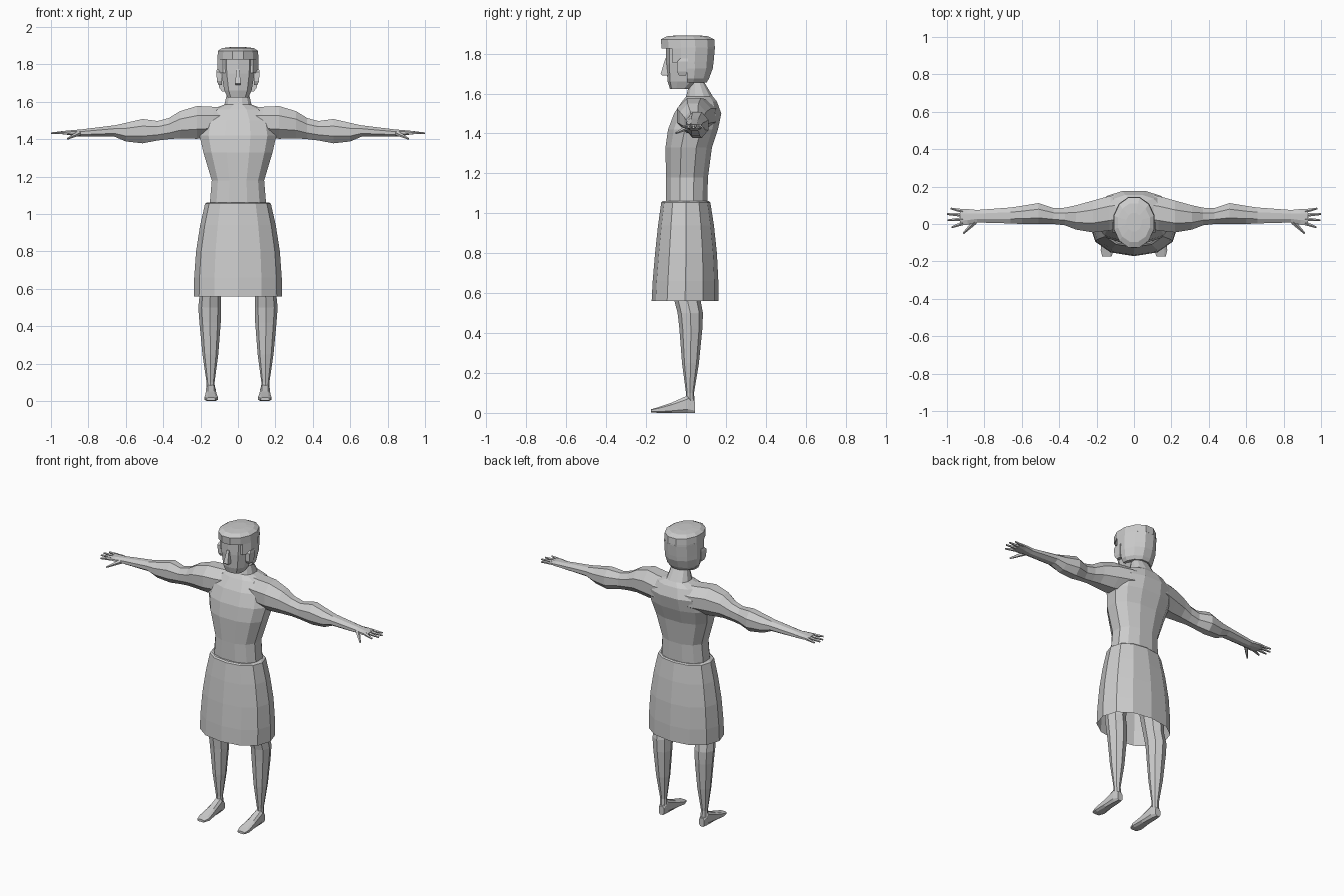
import bpy, bmesh
from math import sin, cos, pi, copysign
from mathutils import Vector


def finish(name, bm, mirror=False):
    bmesh.ops.recalc_face_normals(bm, faces=bm.faces)
    me = bpy.data.meshes.new(name)
    bm.to_mesh(me)
    bm.free()
    ob = bpy.data.objects.new(name, me)
    bpy.context.collection.objects.link(ob)
    if mirror:
        ob.modifiers.new("mirror", 'MIRROR').use_clip = False
    return ob


def section(n, phase, p):
    """Unit cross-section that touches -1 and 1 on both axes."""
    pts = []
    for i in range(n):
        a = phase + 2 * pi * i / n
        c, s = cos(a), sin(a)
        pts.append((copysign(abs(c) ** p, c), copysign(abs(s) ** p, s)))
    mx = max(abs(q[0]) for q in pts)
    my = max(abs(q[1]) for q in pts)
    return [(x / mx, y / my) for x, y in pts]


def loft(name, rings, axis='z', n=8, phase=0.0, p=1.0, clip=None,
         caps=(True, True), mirror=False):
    """Each ring: position on axis, then min/max on the two other axes."""
    bm = bmesh.new()
    rows = []
    for t, a0, a1, b0, b1 in rings:
        row = []
        for u, v in section(n, phase, p):
            a = (a0 + a1) / 2 + u * (a1 - a0) / 2
            b = (b0 + b1) / 2 + v * (b1 - b0) / 2
            if clip is not None:
                b = max(b, clip)
            co = {'z': (a, b, t), 'x': (t, a, b), 'y': (a, t, b)}[axis]
            row.append(bm.verts.new(co))
        rows.append(row)
    for r, q in zip(rows, rows[1:]):
        for i in range(n):
            j = (i + 1) % n
            bm.faces.new((r[i], r[j], q[j], q[i]))
    if caps[0]:
        bm.faces.new(rows[0])
    if caps[1]:
        bm.faces.new(rows[-1])
    return finish(name, bm, mirror)


def sym(rings):
    """Rings given as z, half width, y min, y max."""
    return [(z, -w, w, y0, y1) for z, w, y0, y1 in rings]


def finger(name, a, b, r0, r1):
    a, b = Vector(a), Vector(b)
    bm = bmesh.new()
    d = b - a
    bmesh.ops.create_cone(bm, segments=5, radius1=r0, radius2=r1,
                          depth=d.length, cap_ends=True)
    rot = d.to_track_quat('Z', 'Y').to_matrix()
    for v in bm.verts:
        v.co = rot @ v.co + (a + b) / 2
    finish(name, bm, True)


# Torso and neck
loft("torso", sym([
    (1.00, .155, -.10, .105), (1.18, .14, -.10, .11), (1.33, .185, -.103, .13),
    (1.42, .205, -.09, .16), (1.50, .19, -.06, .177), (1.56, .14, -.02, .155),
    (1.585, .072, 0, .135), (1.66, .055, .02, .09)]), n=12, phase=pi / 12, p=.85)

# Arms with flattened palms
loft("arm", [
    (.04, -.02, .16, 1.43, 1.572), (.13, -.035, .15, 1.41, 1.573),
    (.22, -.045, .125, 1.402, 1.577), (.31, -.03, .10, 1.405, 1.55),
    (.37, -.007, .087, 1.40, 1.513), (.43, 0, .085, 1.393, 1.497),
    (.51, 0, .112, 1.378, 1.508), (.60, 0, .097, 1.388, 1.487),
    (.66, .003, .088, 1.413, 1.474), (.84, .008, .075, 1.413, 1.452),
    (.89, -.004, .08, 1.42, 1.448), (.93, -.006, .08, 1.426, 1.444)],
    axis='x', n=8, phase=pi / 8, mirror=True)

# Fingers and thumb
for i, (y0, y1, x1) in enumerate([(.004, -.018, .975), (.026, .02, .997),
                                  (.048, .053, 1.0), (.069, .083, .98)]):
    finger(f"finger_{i + 1}", (.915, y0, 1.435), (x1, y1, 1.431), .011, .005)
finger("thumb", (.85, .012, 1.432), (.912, -.05, 1.402), .014, .005)

# Legs and feet
loft("leg", [
    (.04, .122, .168, 0, .045), (.10, .125, .168, 0, .04),
    (.25, .105, .19, -.02, .065), (.42, .092, .206, -.033, .082),
    (.50, .09, .212, -.042, .085), (.57, .09, .205, -.06, .072),
    (.75, .06, .20, -.08, .08), (.98, .01, .155, -.09, .095)],
    n=8, mirror=True)
loft("foot", [
    (.046, .127, .163, 0, .055), (.01, .12, .17, 0, .088),
    (-.07, .115, .173, 0, .052), (-.14, .108, .178, 0, .028),
    (-.175, .12, .17, .003, .018)],
    axis='y', n=8, phase=pi / 8, p=.6, mirror=True)

# Skirt, open at the hem with a ledge at the waist
loft("skirt", sym([
    (.56, .236, -.172, .162), (.66, .234, -.167, .162), (.80, .224, -.155, .155),
    (.94, .202, -.14, .14), (1.055, .176, -.124, .122), (1.062, .165, -.115, .115)]),
    n=12, p=.9, caps=(False, True))

# Head
loft("head", sym([
    (1.622, .055, -.08, .02), (1.66, .073, -.092, .07), (1.75, .088, -.1, .11),
    (1.84, .09, -.1, .12)]), n=10, phase=pi / 10, p=.8)
loft("nose", sym([
    (1.69, .014, -.118, -.08), (1.698, .015, -.127, -.08),
    (1.775, .008, -.104, -.08)]), n=4, phase=pi / 4)
loft("ear", [
    (1.69, .085, .105, -.035, .0), (1.71, .085, .112, -.045, .005),
    (1.76, .085, .116, -.045, .01), (1.775, .085, .112, -.03, .01)],
    n=4, phase=pi / 4, mirror=True)

# Hair: crown, sides, and back of the neck
loft("hair_crown", sym([
    (1.825, .11, -.122, .145), (1.872, .107, -.126, .142),
    (1.887, .085, -.095, .11), (1.892, .04, -.04, .06)]), n=12, phase=pi / 12)
loft("hair_sides", sym([
    (1.755, .11, -.12, .138), (1.83, .11, -.122, .145)]),
    n=12, phase=pi / 12, clip=-.07)
loft("hair_back", sym([
    (1.655, .085, -.08, .103), (1.675, .1, -.09, .115),
    (1.725, .109, -.11, .134), (1.757, .11, -.12, .138)]),
    n=12, phase=pi / 12, clip=.005)
